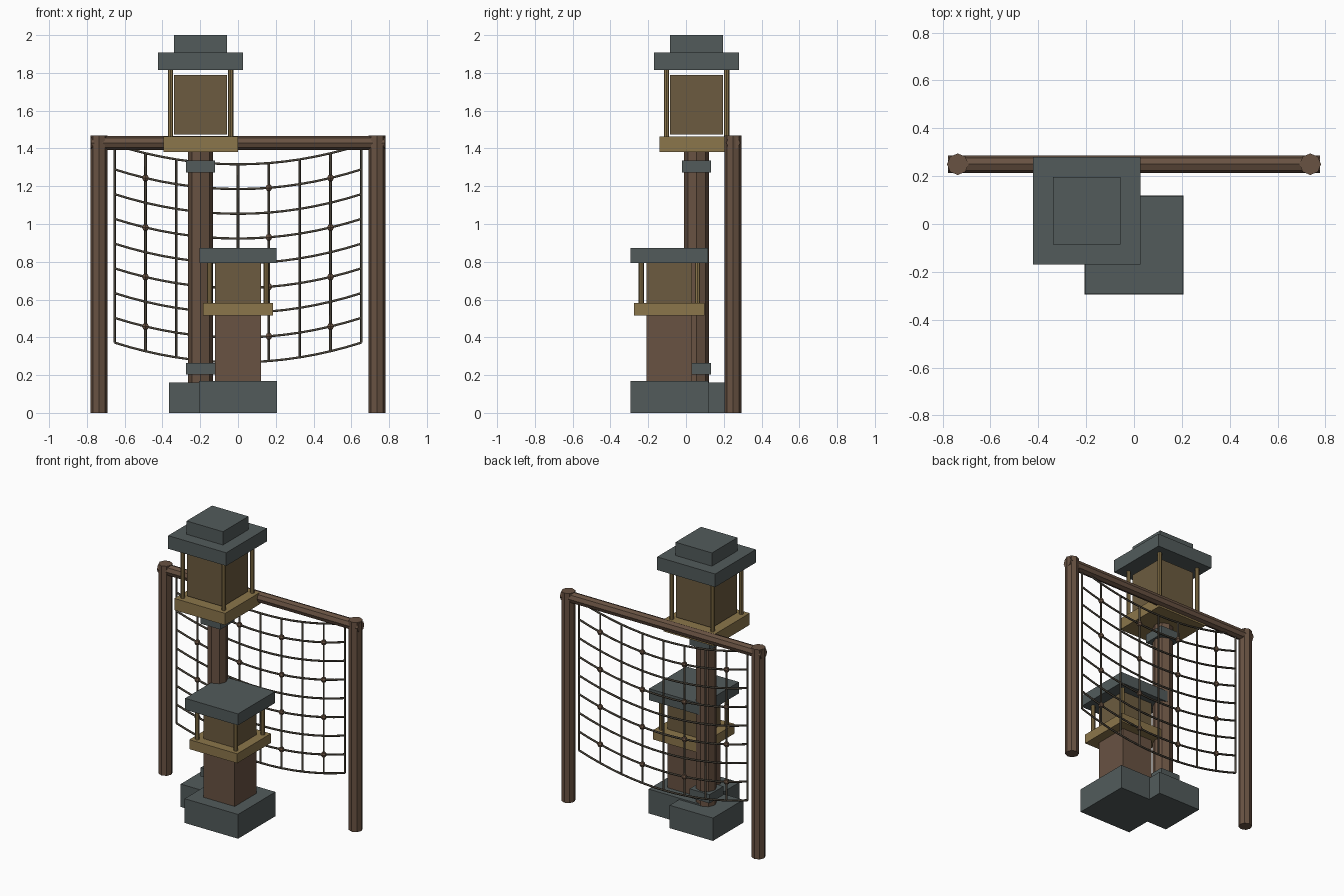
import bpy
import math

if "Cube" in bpy.data.objects:
    bpy.data.objects.remove(bpy.data.objects["Cube"])


def material(name, rgb):
    m = bpy.data.materials.new(name)
    m.diffuse_color = (*rgb, 1)
    m.use_nodes = True
    m.node_tree.nodes["Principled BSDF"].inputs["Base Color"].default_value = m.diffuse_color
    return m


STONE = material("slate", (0.085, 0.105, 0.105))
WOOD = material("brown_wood", (0.14, 0.085, 0.055))
GOLD = material("brass", (0.26, 0.18, 0.07))
PANEL = material("lantern_panel", (0.15, 0.105, 0.05))
ROPE = material("rope", (0.065, 0.055, 0.04))


def box(name, cx, cy, half, z0, z1, mat):
    bpy.ops.mesh.primitive_cube_add(size=1, location=(cx, cy, (z0 + z1) / 2))
    o = bpy.context.object
    o.name = name
    o.scale = (2 * half, 2 * half, z1 - z0)
    o.data.materials.append(mat)


def cyl(name, r, length, loc, mat, sides=8, rot=(0, 0, 0)):
    bpy.ops.mesh.primitive_cylinder_add(vertices=sides, radius=r, depth=length,
                                        location=loc, rotation=rot)
    o = bpy.context.object
    o.name = name
    o.data.materials.append(mat)


def corner_posts(name, cx, cy, off, z0, z1):
    for sx in (-1, 1):
        for sy in (-1, 1):
            cyl(name, 0.014, z1 - z0, (cx + sx * off, cy + sy * off, (z0 + z1) / 2), GOLD)


# Net frame: two posts and a cross beam
FY = 0.25
for s in (-1, 1):
    cyl("frame_post", 0.045, 1.468, (s * 0.737, FY, 0.734), WOOD)
cyl("frame_beam", 0.037, 1.555, (0, FY, 1.43), WOOD, rot=(0, math.pi / 2, 0))

# Sagging rope net
HALF, TOP, STEP, SAG = 0.653, 1.42, 0.131, 0.104


def net_point(x, row):
    return (x, FY, TOP - row * STEP - SAG * (1 - (x / HALF) ** 2))


curve = bpy.data.curves.new("rope_net", "CURVE")
curve.dimensions = "3D"
curve.bevel_depth = 0.0068
curve.bevel_resolution = 1
curve.use_fill_caps = True
cols = [HALF * (i - 4) / 4 for i in range(9)]
lines = [[net_point(HALF * (i - 8) / 8, r) for i in range(17)] for r in range(9)]
lines += [[net_point(x, 0), net_point(x, 8)] for x in cols]
for pts in lines:
    sp = curve.splines.new("POLY")
    sp.points.add(len(pts) - 1)
    for p, co in zip(sp.points, pts):
        p.co = (*co, 1)
net = bpy.data.objects.new("rope_net", curve)
bpy.context.collection.objects.link(net)
curve.materials.append(ROPE)
bpy.ops.object.select_all(action="DESELECT")
net.select_set(True)
bpy.context.view_layer.objects.active = net
bpy.ops.object.convert(target="MESH")

# Knots on every other crossing
for c in (1, 3, 5, 7):
    for r in (1, 3, 5, 7):
        bpy.ops.mesh.primitive_uv_sphere_add(segments=6, ring_count=4, radius=0.02,
                                             location=net_point(cols[c], r))
        k = bpy.context.object
        k.name = "net_knot"
        k.data.materials.append(WOOD)

# Tall lantern pillar
TX, TY = -0.198, 0.056
box("tall_base", TX, TY, 0.168, 0, 0.16, STONE)
cyl("tall_column", 0.066, 1.24, (TX, TY, 0.77), WOOD)
box("lower_collar", TX, TY, 0.077, 0.204, 0.265, STONE)
box("upper_collar", TX, TY, 0.077, 1.273, 1.337, STONE)
box("tall_platform", TX, TY, 0.197, 1.382, 1.464, GOLD)
box("tall_lantern", TX, TY, 0.14, 1.475, 1.788, PANEL)
corner_posts("tall_lantern_post", TX, TY, 0.159, 1.46, 1.82)
box("tall_roof", TX, TY, 0.225, 1.815, 1.907, STONE)
box("tall_roof_cap", TX, TY, 0.141, 1.907, 2.0, STONE)

# Short lantern pillar in front
SX, SY = 0, -0.088
box("short_base", SX, SY, 0.207, 0, 0.17, STONE)
box("short_column", SX, SY, 0.121, 0.17, 0.515, WOOD)
box("short_platform", SX, SY, 0.186, 0.515, 0.581, GOLD)
box("short_lantern", SX, SY, 0.121, 0.581, 0.793, PANEL)
corner_posts("short_lantern_post", SX, SY, 0.149, 0.578, 0.796)
box("short_roof", SX, SY, 0.205, 0.793, 0.873, STONE)
